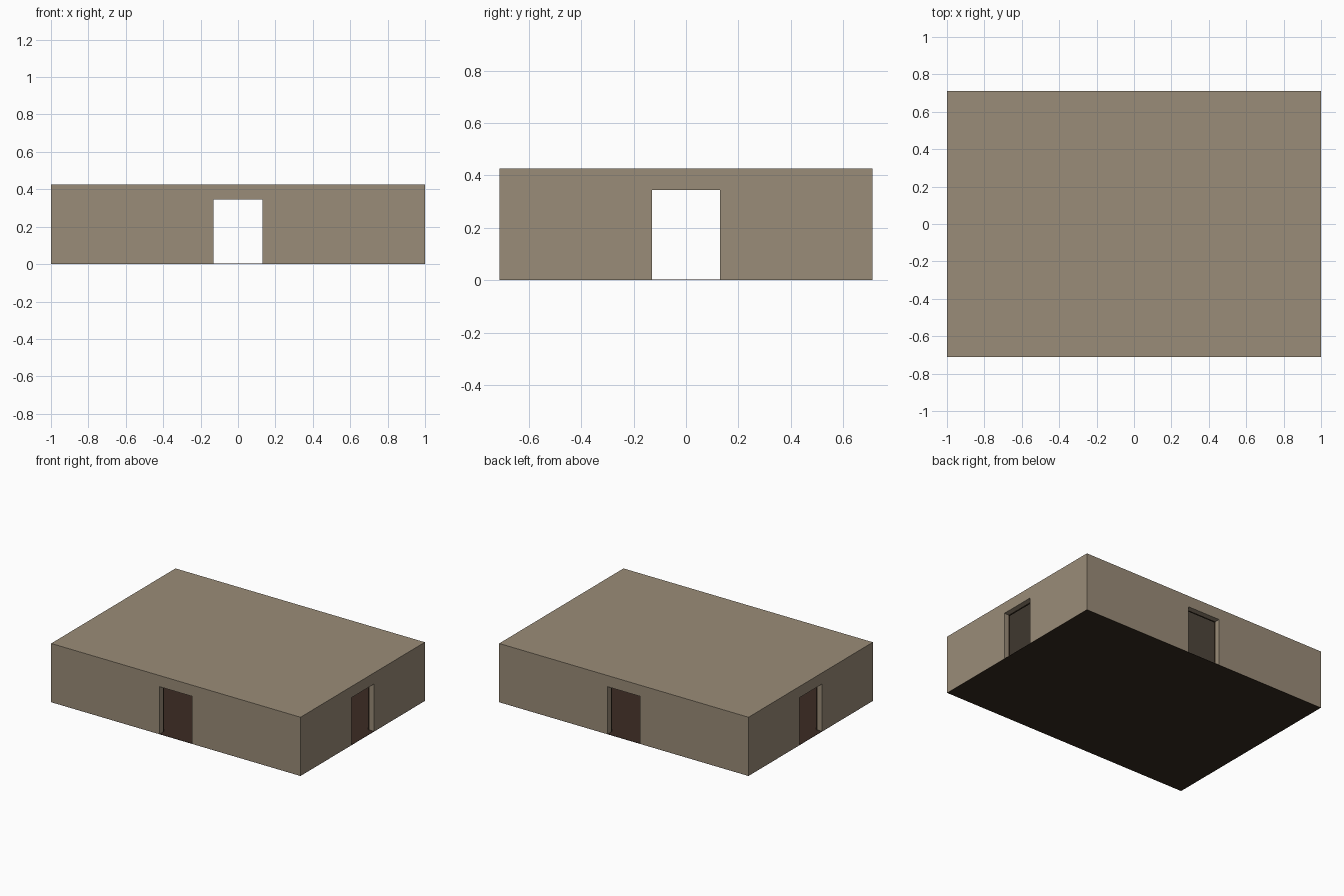
import bpy, bmesh

if "Cube" in bpy.data.objects:
    bpy.data.objects.remove(bpy.data.objects["Cube"])

W, D, H = 2.0, 1.424, 0.426      # overall size
DOOR_W, DOOR_H = 0.26, 0.345     # doorway on each side


def material(name, srgb):
    m = bpy.data.materials.new(name)
    lin = [((c / 255 + 0.055) / 1.055) ** 2.4 for c in srgb]
    m.diffuse_color = (*lin, 1)
    m.use_nodes = True
    m.node_tree.nodes["Principled BSDF"].inputs["Base Color"].default_value = m.diffuse_color
    return m


TAN = material("tan plaster", (154, 140, 120))
WOOD = material("dark timber", (54, 43, 32))
FLOOR = material("brown floor", (60, 43, 36))


def box(bm, x0, x1, y0, y1, z0, z1):
    r = bmesh.ops.create_cube(bm, size=1)
    for v in r["verts"]:
        v.co.x = x0 if v.co.x < 0 else x1
        v.co.y = y0 if v.co.y < 0 else y1
        v.co.z = z0 if v.co.z < 0 else z1


def finish(name, bm, mats):
    me = bpy.data.meshes.new(name)
    bm.to_mesh(me)
    bm.free()
    ob = bpy.data.objects.new(name, me)
    bpy.context.collection.objects.link(ob)
    for m in mats:
        me.materials.append(m)
    return ob


def doorway_profile(half):
    # wall outline with a doorway notch, along the wall and up
    d = DOOR_W / 2
    return [(-half, 0.001), (-d, 0.001), (-d, DOOR_H), (d, DOOR_H),
            (d, 0.001), (half, 0.001), (half, H - 0.001), (-half, H - 0.001)]


def wall_ring(name, inset, thick, mat):
    # four walls with doorways, extruded inwards
    bm = bmesh.new()
    hx, hy = W / 2 - inset, D / 2 - inset
    for s in (-1, 1):
        for along_x in (True, False):
            half, off = (hx, hy) if along_x else (hy - thick, hx)
            pts = doorway_profile(half)
            vs = [bm.verts.new((u, s * off, z) if along_x else (s * off, u, z))
                  for u, z in pts]
            f = bm.faces.new(vs)
            r = bmesh.ops.extrude_face_region(bm, geom=[f], use_keep_orig=True)
            new = [g for g in r["geom"] if isinstance(g, bmesh.types.BMVert)]
            step = (0, -s * thick, 0) if along_x else (-s * thick, 0, 0)
            bmesh.ops.translate(bm, verts=new, vec=step)
    bmesh.ops.recalc_face_normals(bm, faces=bm.faces[:])
    return finish(name, bm, [mat])


# outer walls and thin inner lining
wall_ring("outer_walls", 0, 0.036, TAN)
wall_ring("inner_lining", 0.036, 0.014, WOOD)

# flat roof
bm = bmesh.new()
box(bm, -W / 2, W / 2, -D / 2, D / 2, H - 0.003, H)
finish("roof", bm, [TAN])

# floor plate: brown on top, dark timber underneath
bm = bmesh.new()
box(bm, -W / 2, W / 2, -D / 2, D / 2, 0, 0.002)
bm.normal_update()
for f in bm.faces:
    f.material_index = 1 if f.normal.z < -0.5 else 0
finish("floor", bm, [FLOOR, WOOD])
